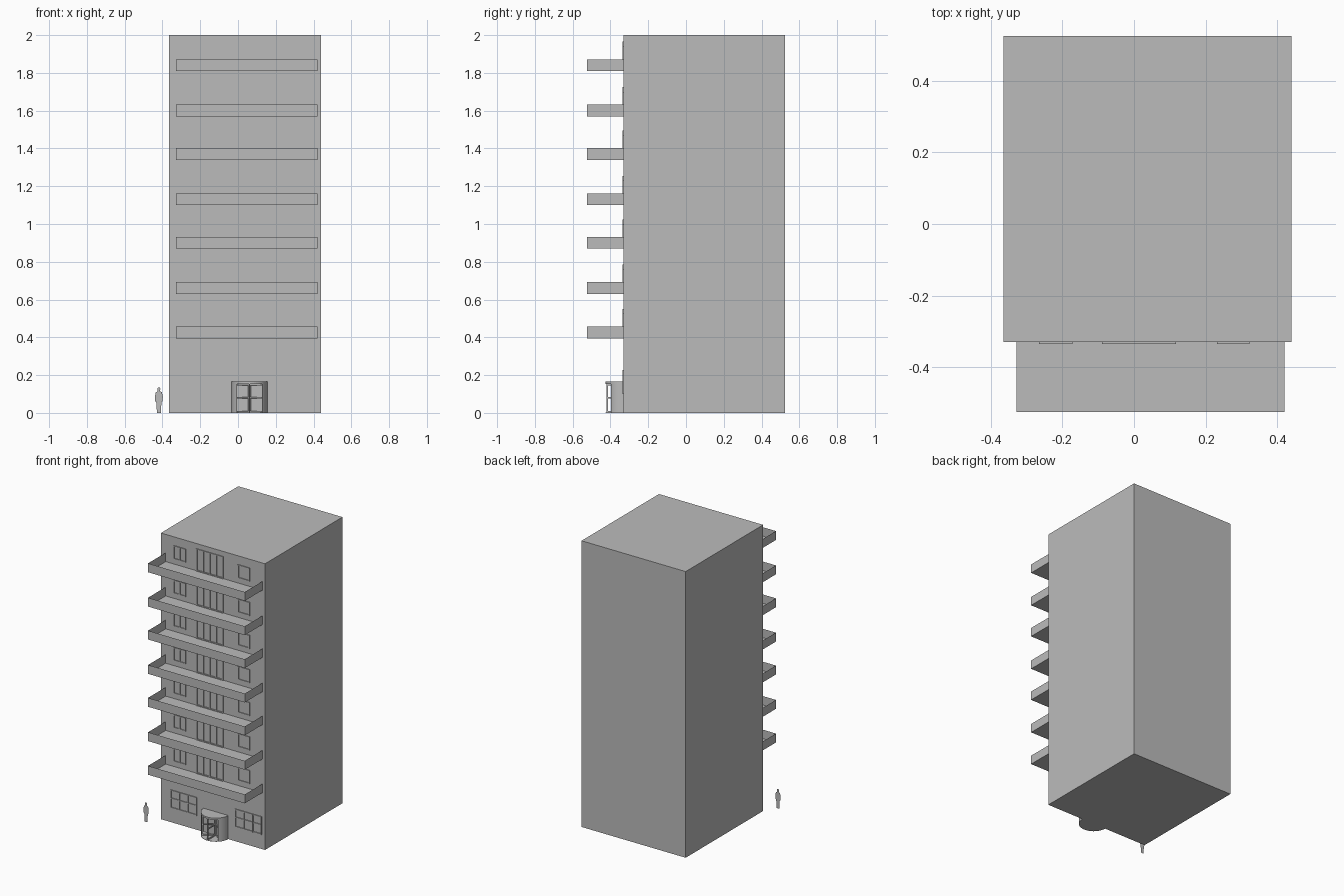
import bpy, bmesh, math

cube = bpy.data.objects.get("Cube")
if cube:
    bpy.data.objects.remove(cube, do_unlink=True)

GREY = (0.5, 0.5, 0.5, 1)
mat = bpy.data.materials.new("plain grey")
mat.use_nodes = True
mat.diffuse_color = GREY
mat.node_tree.nodes["Principled BSDF"].inputs["Base Color"].default_value = GREY

WALL = -0.33   # front wall plane
RAISE = 0.006  # how far frames stand out


def add_box(bm, x0, x1, y0, y1, z0, z1):
    verts = bmesh.ops.create_cube(bm, size=1)["verts"]
    for v in verts:
        v.co.x = x1 if v.co.x > 0 else x0
        v.co.y = y1 if v.co.y > 0 else y0
        v.co.z = z1 if v.co.z > 0 else z0
    return verts


def finish(bm, name):
    mesh = bpy.data.meshes.new(name)
    bm.to_mesh(mesh)
    bm.free()
    mesh.materials.append(mat)
    obj = bpy.data.objects.new(name, mesh)
    bpy.context.collection.objects.link(obj)
    return obj


def frame(name, x0, x1, z0, z1, columns, rails=(), bar=0.007):
    """Raised frame with evenly spaced mullions and optional rails."""
    bm = bmesh.new()
    back, front = WALL + 0.002, WALL - RAISE
    for i in range(columns + 1):
        x = x0 + (x1 - x0 - bar) * i / columns
        add_box(bm, x, x + bar, front, back, z0, z1)
    for z in (z0, z1 - bar, *rails):
        add_box(bm, x0, x1, front + 0.0005, back, z, z + bar)
    return finish(bm, name)


# Main block
bm = bmesh.new()
add_box(bm, -0.365, 0.44, WALL, 0.525, 0, 2)
finish(bm, "tower_block")

# Balconies with their doors and windows on each upper floor
floors = (0.395, 0.63, 0.87, 1.10, 1.34, 1.57, 1.81)
for n, z in enumerate(floors, 1):
    # Open tray: thin floor and parapets without a back or top
    bm = bmesh.new()
    add_box(bm, -0.328, 0.42, -0.525, WALL, z, z + 0.062)
    open_sides = [f for f in bm.faces if f.normal.z > 0.5 or f.normal.y > 0.5]
    bmesh.ops.delete(bm, geom=open_sides, context="FACES")
    finish(bm, f"balcony_{n}")
    frame(f"balcony_door_{n}", -0.09, 0.118, z, z + 0.155, 4)
    frame(f"right_window_{n}", -0.265, -0.172, z + 0.035, z + 0.13, 2)
    frame(f"left_window_{n}", 0.232, 0.323, z + 0.035, z + 0.13, 1)

# Ground floor windows
frame("ground_window_right", -0.29, -0.085, 0.10, 0.227, 3, (0.165,))
frame("ground_window_left", 0.21, 0.415, 0.10, 0.227, 3, (0.165,))

# Revolving door: half drum with an open front
CX, R, H = 0.06, 0.095, 0.165
STEPS = 24


def arc(a0, a1, steps):
    for i in range(steps + 1):
        a = math.radians(a0 + (a1 - a0) * i / steps)
        yield CX + R * math.cos(a), WALL + R * math.sin(a)


bm = bmesh.new()
for z0, z1 in ((0, 0.002), (H - 0.012, H)):
    ring = [bm.verts.new((x, y, z0)) for x, y in arc(180, 360, STEPS)]
    disc = bm.faces.new(ring)
    up = bmesh.ops.extrude_face_region(bm, geom=[disc])["geom"]
    for v in up:
        if isinstance(v, bmesh.types.BMVert):
            v.co.z = z1
bmesh.ops.recalc_face_normals(bm, faces=bm.faces)
finish(bm, "door_canopy_and_sill")

for side, a0, a1 in (("right", 180, 226), ("left", 314, 360)):
    bm = bmesh.new()
    points = list(arc(a0, a1, STEPS // 4))
    low = [bm.verts.new((x, y, 0)) for x, y in points]
    top = [bm.verts.new((x, y, H)) for x, y in points]
    for i in range(len(low) - 1):
        bm.faces.new((low[i], low[i + 1], top[i + 1], top[i])).smooth = True
    finish(bm, f"door_drum_{side}")

# Door leaves: framed wings around a central post
for n, degrees in enumerate((215, 270, 325), 1):
    bm = bmesh.new()
    length = R - 0.004
    for x0 in (0, length - 0.008):
        add_box(bm, x0, x0 + 0.008, -0.003, 0.003, 0, H - 0.012)
    for z in (0.002, 0.075, H - 0.02):
        add_box(bm, 0, length, -0.003, 0.003, z, z + 0.008)
    leaf = finish(bm, f"door_leaf_{n}")
    leaf.location = (CX, WALL, 0)
    leaf.rotation_euler.z = math.radians(degrees)

# Flat figure of a standing person, one half outline mirrored
half = [(0.0, 0.135), (0.006, 0.133), (0.008, 0.126), (0.004, 0.115),
        (0.016, 0.109), (0.021, 0.085), (0.019, 0.06), (0.014, 0.058),
        (0.012, 0.035), (0.010, 0.0), (0.002, 0.0), (0.0, 0.055)]
outline = half + [(-x, z) for x, z in half[-2:0:-1]]
bm = bmesh.new()
bm.faces.new([bm.verts.new((-0.419 + x, -0.417, z)) for x, z in outline])
bmesh.ops.triangulate(bm, faces=bm.faces)
finish(bm, "standing_person")
